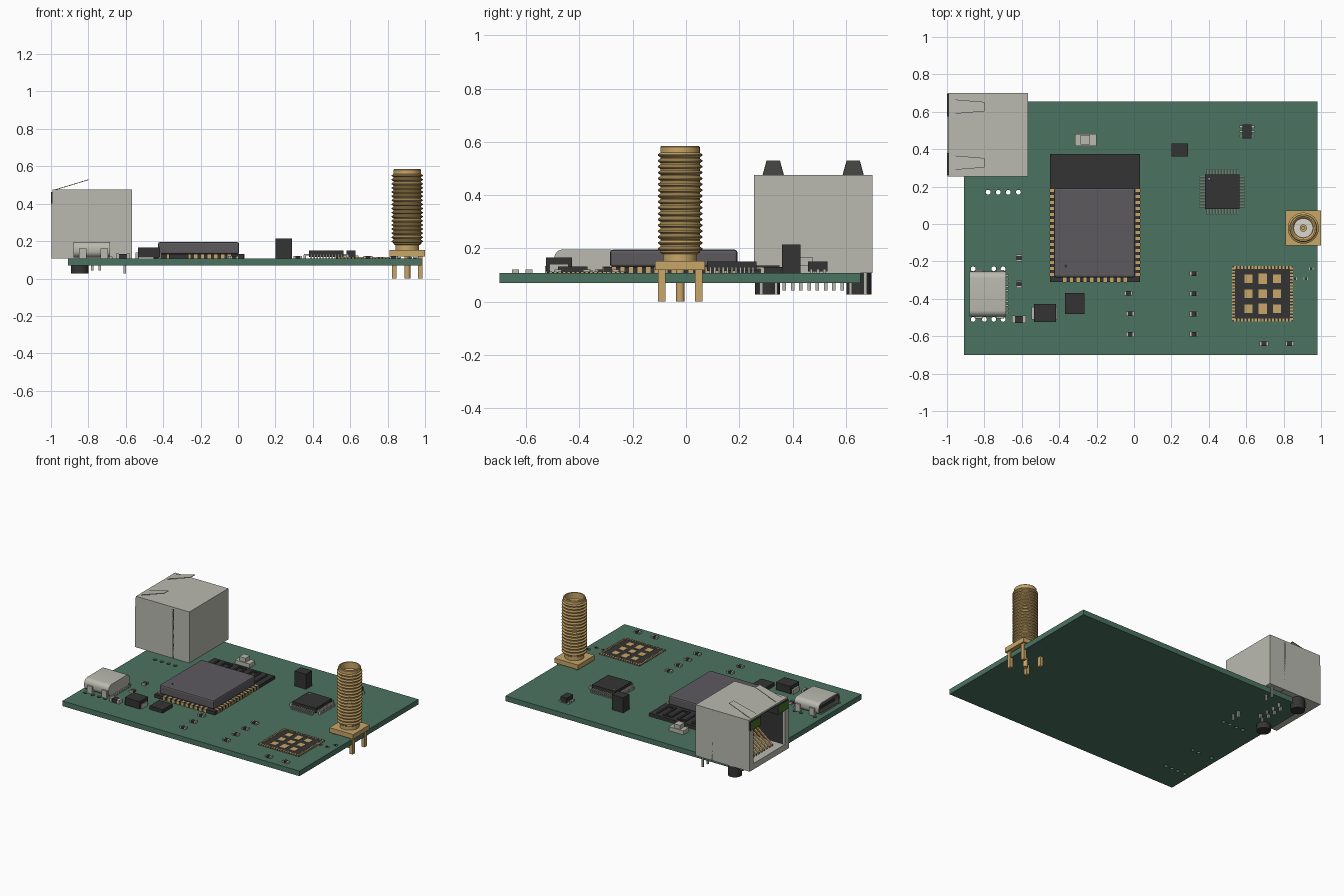
import bpy, bmesh, math
from mathutils import Matrix, Vector

cube = bpy.data.objects.get("Cube")
if cube:
    bpy.data.objects.remove(cube, do_unlink=True)


def material(name, *srgb):
    linear = [((c / 255 + .055) / 1.055) ** 2.4 for c in srgb] + [1]
    mat = bpy.data.materials.new(name)
    mat.use_nodes = True
    mat.diffuse_color = linear
    mat.node_tree.nodes["Principled BSDF"].inputs["Base Color"].default_value = linear
    return mat


green = material("board green", 75, 116, 97)
black = material("plastic black", 52, 52, 53)
grey = material("tinned metal", 186, 186, 176)
gold = material("gold", 200, 166, 104)
shield_grey = material("shield grey", 93, 90, 95)
lamp_green = material("lamp green", 66, 112, 34)
white = material("insulator white", 218, 217, 206)
TOP, BOTTOM = .107, .07


def finish(name, bm, mats):
    bmesh.ops.recalc_face_normals(bm, faces=bm.faces)
    mesh = bpy.data.meshes.new(name)
    bm.to_mesh(mesh)
    bm.free()
    for mat in mats:
        mesh.materials.append(mat)
    obj = bpy.data.objects.new(name, mesh)
    bpy.context.collection.objects.link(obj)
    return obj


def add_box(bm, x, y, z, index=0):
    """Box from (low, high) spans on each axis."""
    made = bmesh.ops.create_cube(bm, size=1)["verts"]
    for v in made:
        v.co = Vector([(s[0] + s[1]) / 2 + c * (s[1] - s[0]) for s, c in zip((x, y, z), v.co)])
    for f in {f for v in made for f in v.link_faces}:
        f.material_index = index
    return made


def boxes(name, *items):
    """One object from (material, x span, y span, z span) items."""
    mats = list(dict.fromkeys(item[0] for item in items))
    bm = bmesh.new()
    for mat, x, y, z in items:
        add_box(bm, x, y, z, mats.index(mat))
    return finish(name, bm, mats)


def around(centre, size):
    return centre - size / 2, centre + size / 2


def smooth(obj):
    bpy.ops.object.select_all(action='DESELECT')
    obj.select_set(True)
    bpy.context.view_layer.objects.active = obj
    bpy.ops.object.shade_smooth_by_angle(angle=math.radians(30))


def lathe(name, mat, x, y, profile, steps=32):
    bm = bmesh.new()
    verts = [bm.verts.new((x + r, y, z)) for r, z in profile]
    edges = [bm.edges.new(pair) for pair in zip(verts, verts[1:])]
    bmesh.ops.spin(bm, geom=verts + edges, cent=(x, y, 0), axis=(0, 0, 1),
                   angle=math.tau, steps=steps)
    bmesh.ops.remove_doubles(bm, verts=bm.verts, dist=.0002)
    obj = finish(name, bm, [mat])
    smooth(obj)
    return obj


def rod(name, mat, x, y, radius, low, high, steps=16):
    return lathe(name, mat, x, y, [(0, low), (radius, low), (radius, high), (0, high)], steps)


# Circuit board with drilled holes
board = boxes("circuit_board", (green, (-.91, .98), (-.70, .655), (BOTTOM, TOP)))
drill = bmesh.new()
holes = [(-.78 + .054 * i, .17) for i in range(4)]
holes += [(x, y) for x in (-.86, -.75, -.70) for y in (-.24, -.51)] + [(-.80, -.51)]
for x, y in holes:
    bmesh.ops.create_cone(drill, cap_ends=True, segments=12, radius1=.013, radius2=.013,
                          depth=.2, matrix=Matrix.Translation((x, y, .09)))
cutter = finish("hole_cutter", drill, [green])
cutter.hide_render = True
cut = board.modifiers.new("holes", 'BOOLEAN')
cut.operation, cut.object, cut.solver = 'DIFFERENCE', cutter, 'EXACT'
bpy.context.view_layer.update()
evaluated = board.evaluated_get(bpy.context.evaluated_depsgraph_get())
board.data = bpy.data.meshes.new_from_object(evaluated)
board.modifiers.clear()
bpy.data.objects.remove(cutter, do_unlink=True)

# Network jack: metal shell, framed opening, dark liner
X0, X1, Y0, Y1, Z0, Z1 = -.992, -.567, .255, .70, TOP, .475
MID = (Y0 + Y1) / 2
shell, liner, lamps, tabs = [], [], [], bmesh.new()
shell += [(grey, (X0, X1), (Y0, Y1), (Z1 - .012, Z1)),
          (grey, (X1 - .012, X1), (Y0, Y1), (Z0, Z1)),
          (grey, (X0, X1), (Y0, Y1), (Z0, .15)),
          (grey, (X0 - .006, X0), (Y0 + .04, Y1 - .04), (Z0, .15))]
liner += [(black, (-.70, -.69), (Y0, Y1), (Z0, Z1 - .012)),
          (black, (X0 + .01, X1 - .02), (Y0 + .01, Y1 - .01), (Z1 - .024, Z1 - .01))]
for side in (-1, 1):
    edge = MID + side * .2225

    def inward(a, b):
        return tuple(sorted((edge - side * a, edge - side * b)))
    shell += [(grey, (X0, X1), inward(0, .012), (Z0, Z1)),
              (grey, (X0 - .006, X0 + .01), inward(0, .045), (Z0, .40))]
    liner += [(black, (X0 + .01, -.69), inward(.012, .045), (.15, .40)),
              (black, (X0 - .007, -.86), inward(.006, .125), (.395, .462))]
    lamps += [(lamp_green, (-1, X0), inward(.012, .12), (.40, .457))]
    # raised spring tab
    y = MID + side * .15
    lower = [(X0 + .01, y - .04, Z1), (X0 + .01, y + .04, Z1),
             (-.80, y + .025, .53), (-.80, y - .025, .53)]
    ring = [[tabs.verts.new((p[0], p[1], p[2] - t)) for p in lower] for t in (0, .004)]
    tabs.faces.new(ring[0])
    tabs.faces.new(ring[1])
    for i in range(4):
        j = (i + 1) % 4
        tabs.faces.new((ring[0][i], ring[0][j], ring[1][j], ring[1][i]))
    rod("jack_peg", black, -.845, MID + side * .172, .047, .027, TOP + .01)
boxes("jack_shell", *shell)
boxes("jack_liner", *liner)
boxes("jack_lamps", *lamps)
finish("jack_spring_tabs", tabs, [grey])

# Jack contacts and through-board pins
contacts = bmesh.new()
for i in range(8):
    y = MID + (i - 3.5) * .03
    made = add_box(contacts, (-.95, -.70), around(y, .013), (.25, .262))
    for v in made:
        v.co.z += (v.co.x + .83) * .8
finish("jack_contacts", contacts, [gold])
pins = [(grey, around(-.78 + .04 * (i % 2), .013), around(MID + (i - 3.5) * .031, .013),
         (.042, TOP)) for i in range(8)]
pins += [(grey, around(-.605, .012), around(MID + s * d, .012), (.027, TOP))
         for s in (-1, 1) for d in (.14, .195)]
boxes("jack_pins", *pins)

# Antenna socket: square base, legs, threaded barrel
SX, SY = .905, -.022
boxes("socket_base", (gold, around(SX, .19), around(SY, .188), (.118, .152)))
boxes("socket_legs", *[(gold, around(SX + a * .07, .024), around(SY + b * .069, .028), (0, .12))
                       for a in (-1, 1) for b in (-1, 1)])
rod("socket_centre_leg", gold, SX, SY, .016, 0, .12)
barrel = [(0, .15), (.064, .15), (.064, .178), (.075, .185)]
for i in range(17):
    z = .19 + i * .022
    barrel += [(.074, z), (.083, z + .006), (.083, z + .011), (.074, z + .017)]
barrel += [(.074, .58), (.07, .585), (.062, .585), (.062, .54), (.052, .53), (.052, .46), (0, .46)]
lathe("socket_barrel", gold, SX, SY, barrel)
rod("socket_insulator", white, SX, SY, .0515, .45, .50, 32)
lathe("socket_contact", gold, SX, SY,
      [(0, .46), (.019, .46), (.019, .53), (.008, .53), (.008, .505), (0, .505)])

# Radio module: carrier, antenna trace, edge pads, shield can
boxes("radio_carrier", (black, (-.45, .032), (-.31, .373), (TOP, .13)))
trace = [(black, around(-.40 + i * .055, .014), (.215, .35), (.13, .136)) for i in range(8)]
trace += [(black, (-.40 + i * .055, -.345 + i * .055), around(.343 if i % 2 else .222, .014),
           (.13, .136)) for i in range(7)]
boxes("radio_antenna", *trace)
pads = [(gold, around(x, .028), around(-.27 + i * .032, .016), (TOP, .132))
        for x in (-.439, .021) for i in range(15)]
pads += [(gold, around(-.37 + i * .036, .018), around(-.299, .028), (TOP, .132)) for i in range(10)]
boxes("radio_edge_pads", *pads)
can = boxes("radio_shield", (shield_grey, (-.427, .006), (-.285, .193), (.13, .195)))
bevel = can.modifiers.new("edge", 'BEVEL')
bevel.width, bevel.segments = .01, 2
rod("radio_pin_mark", black, -.365, -.225, .008, .19, .196)

# Power and data connector: rounded shell with a tongue
usb = bmesh.new()
add_box(usb, (-.88, -.685), (-.495, -.255), (TOP + .006, .196))
long_edges = [e for e in usb.edges if abs(e.verts[0].co.x - e.verts[1].co.x) > .1]
bmesh.ops.bevel(usb, geom=long_edges, offset=.034, segments=6, affect='EDGES', profile=.5)
usb.normal_update()
mouth = min(usb.faces, key=lambda f: f.normal.x)
bmesh.ops.inset_region(usb, faces=[mouth], thickness=.009)
bmesh.ops.inset_region(usb, faces=[mouth], thickness=.0005, depth=-.15)
for f in {f for e in mouth.edges for f in e.link_faces}:
    f.material_index = 1
smooth(finish("port_shell", usb, [grey, black]))
boxes("port_tongue", (black, (-.865, -.73), (-.455, -.295), (.142, .162)))
feet = [(grey, around(x, .04), around(-.375 + s * .12, .018), (TOP, .16))
        for x in (-.83, -.715) for s in (-1, 1)]
feet += [(grey, (-.69, -.67), around(-.375 + i * .02, .01), (TOP, .118)) for i in range(-5, 6)]
boxes("port_feet", *feet)

# Main square chip with leads on four sides
QX, QY = .472, .172
leads = [(black, around(QX, .186), around(QY, .186), (.116, .15))]
for i in range(-5, 6):
    for s in (-1, 1):
        for reach, z in ((.105, (.122, .13)), (.115, (TOP, .125))):
            size = .03 if reach < .11 else .015
            leads += [(grey, around(QX + s * reach, size), around(QY + i * .016, .008), z),
                      (grey, around(QX + i * .016, .008), around(QY + s * reach, size), z)]
boxes("main_chip", *leads)
rod("main_chip_mark", grey, QX - .07, QY + .07, .005, .149, .151)

# Small six-lead chip
boxes("small_chip", (black, around(.604, .05), around(.495, .074), (.114, .15)),
      *[(grey, around(.604, .078), around(.495 + i * .025, .011), (TOP, .122)) for i in (-1, 0, 1)])

# Blocks and larger parts
boxes("tall_block", (black, (.20, .29), (.36, .43), (TOP, .215)))
boxes("flat_chip", (black, (-.37, -.264), (-.48, -.37), (TOP, .132)))
boxes("diode", (black, (-.535, -.417), (-.525, -.428), (TOP + .006, .166)),
      (grey, (-.548, -.53), (-.51, -.443), (TOP, .14)),
      (grey, (-.425, -.412), (-.51, -.443), (TOP, .14)))
boxes("crystal", (grey, (-.316, -.2), (.418, .482), (TOP, .135)),
      (grey, (-.285, -.236), (.424, .476), (.13, .165)))


# Chip resistors and capacitors
def chip(x, y, length, width, height, turned=False):
    spans = [(black, 0, length * .55, .95)] + [(grey, s * length * .39, length * .22, 1) for s in (-1, 1)]
    items = []
    for mat, shift, size, scale in spans:
        along, across = around(shift, size), around(0, width * scale)
        u, v = (across, along) if turned else (along, across)
        items.append((mat, (x + u[0], x + u[1]), (y + v[0], y + v[1]), (TOP, TOP + height * scale)))
    boxes("chip_component", *items)


for x, y in [(-.03, -.37), (-.02, -.48), (-.02, -.59), (.695, -.64), (.832, -.64)]:
    chip(x, y, .046, .026, .014)
for i in range(4):
    chip(.32, -.265 - i * .108, .046, .026, .014)
for y in (-.182, -.322):
    chip(-.615, y, .038, .03, .014, True)
chip(-.615, -.51, .074, .04, .026)
for x, y in [(.86, -.292), (.918, -.292), (.948, -.24)]:
    chip(x, y, .024, .013, .007)

# Flat land-pattern module with edge pads and a grid of pads
LX, LY, Z = .688, -.373, (TOP, .114)
lands = [(black, around(LX, .324), around(LY, .296), (TOP, .112))]
for i in range(-8, 9):
    for s in (-1, 1):
        lands += [(gold, around(LX + i * .0185, .011), around(LY + s * .141, .016), Z),
                  (gold, around(LX + s * .155, .016), around(LY + i * .0168, .010), Z)]
for i in (-1, 0, 1):
    for j in (-1, 0, 1):
        tall = .056 if i == 0 and j else .046
        lands.append((gold, around(LX + i * .076, .044), around(LY + j * .08, tall), Z))
boxes("land_module", *lands)
